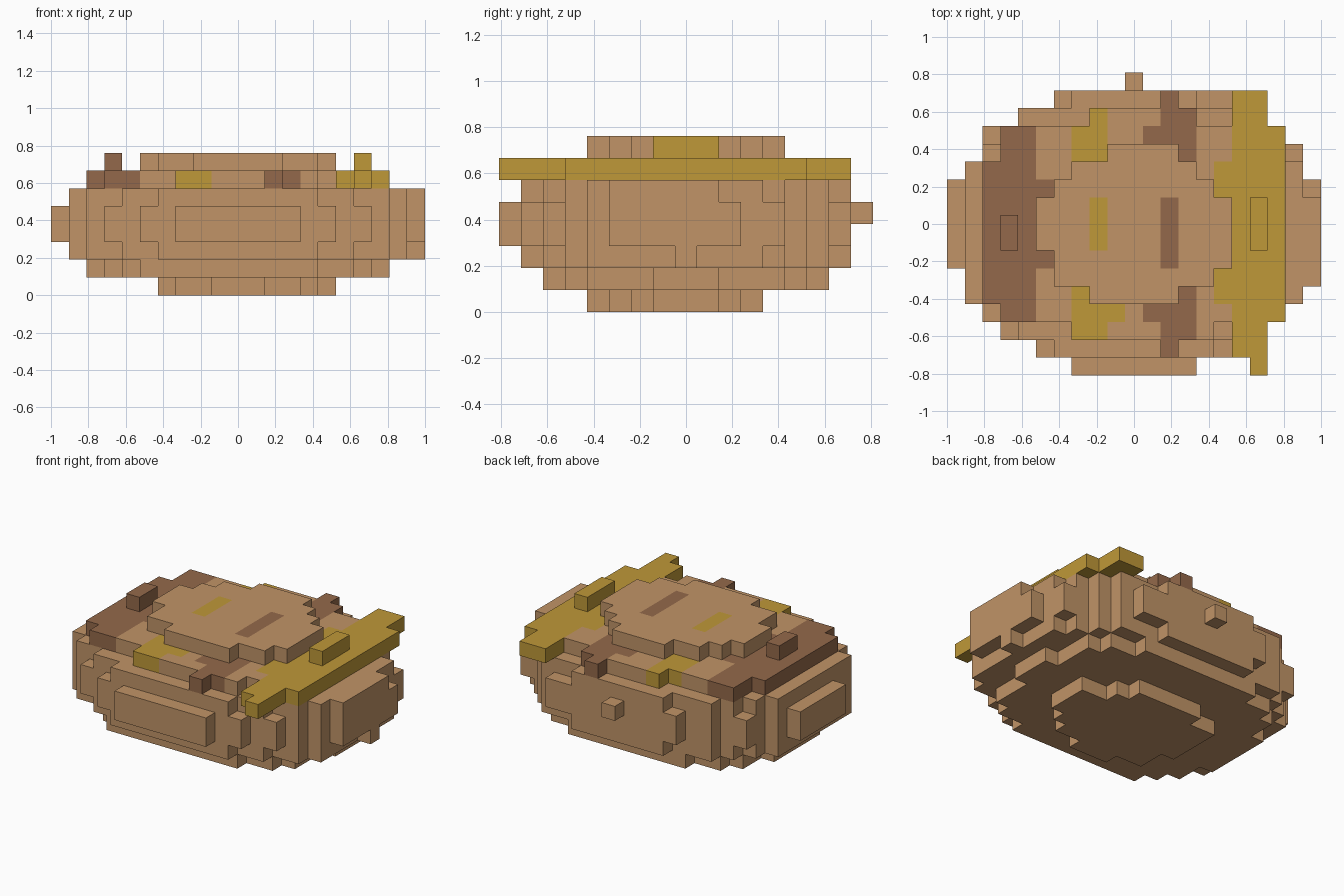
import bpy
import bmesh

cube = bpy.data.objects.get("Cube")
if cube:
    bpy.data.objects.remove(cube, do_unlink=True)

U = 2 / 21          # edge of one block
COLS, ROWS = 21, 17


def material(name, rgb):
    m = bpy.data.materials.new(name)
    m.use_nodes = True
    m.diffuse_color = (*rgb, 1)
    m.node_tree.nodes["Principled BSDF"].inputs["Base Color"].default_value = (*rgb, 1)
    return m


MATS = [material("bread_crust", (0.533, 0.296, 0.136)),
        material("dark_brown", (0.296, 0.141, 0.069)),
        material("mustard_yellow", (0.521, 0.314, 0.040))]
BREAD, BROWN, YELLOW = range(3)


def rows(first, *spans):
    """Cells of a stepped outline: each span is (row count, x start, x end)."""
    cells, j = set(), first
    for count, a, b in spans:
        cells |= {(i, j + k) for k in range(count) for i in range(a, b)}
        j += count
    return cells


def slab(name, cells, low, high, paint=lambda cell, side: BREAD):
    """Extrude a set of grid cells between two block levels, skipping inner walls."""
    bm = bmesh.new()

    def face(cell, side, points):
        f = bm.faces.new([bm.verts.new((x * U - COLS * U / 2, y * U - ROWS * U / 2, z * U))
                          for x, y, z in points])
        f.material_index = paint(cell, side)

    for i, j in sorted(cells):
        ring = [(i, j), (i + 1, j), (i + 1, j + 1), (i, j + 1)]
        face((i, j), "top", [(x, y, high) for x, y in ring])
        face((i, j), "bottom", [(x, y, low) for x, y in reversed(ring)])
        neighbours = [(i, j - 1), (i + 1, j), (i, j + 1), (i - 1, j)]
        for k, n in enumerate(neighbours):
            if n not in cells:
                p, q = ring[k], ring[(k + 1) % 4]
                face((i, j), "wall", [(*p, low), (*q, low), (*q, high), (*p, high)])
    bmesh.ops.remove_doubles(bm, verts=bm.verts, dist=U / 100)
    bmesh.ops.dissolve_limit(bm, angle_limit=0.01, verts=bm.verts, edges=bm.edges,
                             delimit={"MATERIAL"})
    mesh = bpy.data.meshes.new(name)
    bm.to_mesh(mesh)
    bm.free()
    for m in MATS:
        mesh.materials.append(m)
    ob = bpy.data.objects.new(name, mesh)
    bpy.context.collection.objects.link(ob)
    return ob


# Underside, two shrinking steps
slab("base_foot", rows(4, (1, 9, 12), (1, 7, 14), (1, 7, 15), (3, 6, 16),
                       (1, 6, 14), (1, 8, 13)), 0, 1)
slab("lower_step", rows(2, (1, 5, 15), (1, 4, 17), (2, 3, 18), (1, 2, 18), (3, 2, 19),
                        (1, 2, 18), (2, 3, 18), (1, 4, 17), (1, 6, 15)), 1, 2)

# Main loaf: a wide belt with a slightly smaller ring above and below
ring = rows(1, (1, 6, 15), (1, 4, 17), (1, 2, 19), (8, 1, 20),
            (1, 2, 19), (1, 3, 18), (1, 4, 17), (1, 7, 14))
slab("loaf_lower_ring", ring | rows(8, (1, 20, 21)), 2, 3)
slab("loaf_belt", rows(0, (1, 7, 14), (1, 5, 16), (1, 3, 18), (1, 2, 19), (1, 1, 20),
                       (1, 1, 21), (5, 0, 21), (1, 1, 20), (1, 2, 20), (1, 2, 18),
                       (1, 4, 17), (1, 6, 16)), 3, 5)
slab("loaf_upper_ring", ring | rows(5, (5, 20, 21)), 5, 6)
slab("back_nub", rows(16, (1, 10, 11)), 4, 5)

# Crust layer with brown and yellow toppings running through it
brown_side = (rows(3, (1, 3, 5), (8, 2, 5), (2, 3, 5))
              | rows(6, (1, 5, 6)) | rows(10, (1, 5, 6)))
brown_spots = (rows(1, (1, 12, 13), (1, 12, 14), (1, 11, 14), (1, 13, 14))
               | rows(12, (1, 12, 14), (1, 11, 14), (1, 12, 14), (1, 12, 13)))
yellow_strip = (rows(0, (1, 17, 18), (2, 16, 18), (11, 16, 19), (2, 16, 18))
                | rows(4, (2, 15, 16)) | rows(10, (2, 15, 16)))
yellow_spots = (rows(2, (1, 7, 9), (1, 7, 10), (1, 7, 9))
                | rows(12, (2, 7, 9), (1, 8, 9)))
brown, yellow = brown_side | brown_spots, yellow_strip | yellow_spots
crust = rows(2, (1, 7, 15), (11, 5, 16), (1, 8, 14))


def topping_colour(cell, side):
    return BROWN if cell in brown else YELLOW if cell in yellow else BREAD


slab("crust_with_toppings", crust | brown | yellow, 6, 7, topping_colour)

# Top cap with two painted dashes, and a small block on each topping
brown_dash, yellow_dash = rows(6, (4, 12, 13)), rows(7, (3, 8, 9))


def dash_colour(cell, side):
    if side != "top":
        return BREAD
    return BROWN if cell in brown_dash else YELLOW if cell in yellow_dash else BREAD


slab("top_cap", rows(4, (1, 8, 13), (1, 6, 15), (1, 6, 16), (3, 5, 16), (1, 6, 15),
                     (1, 7, 14), (1, 9, 13)), 7, 8, dash_colour)
slab("brown_block", rows(7, (2, 3, 4)), 7, 8, lambda cell, side: BROWN)
slab("yellow_block", rows(7, (3, 17, 18)), 7, 8, lambda cell, side: YELLOW)
